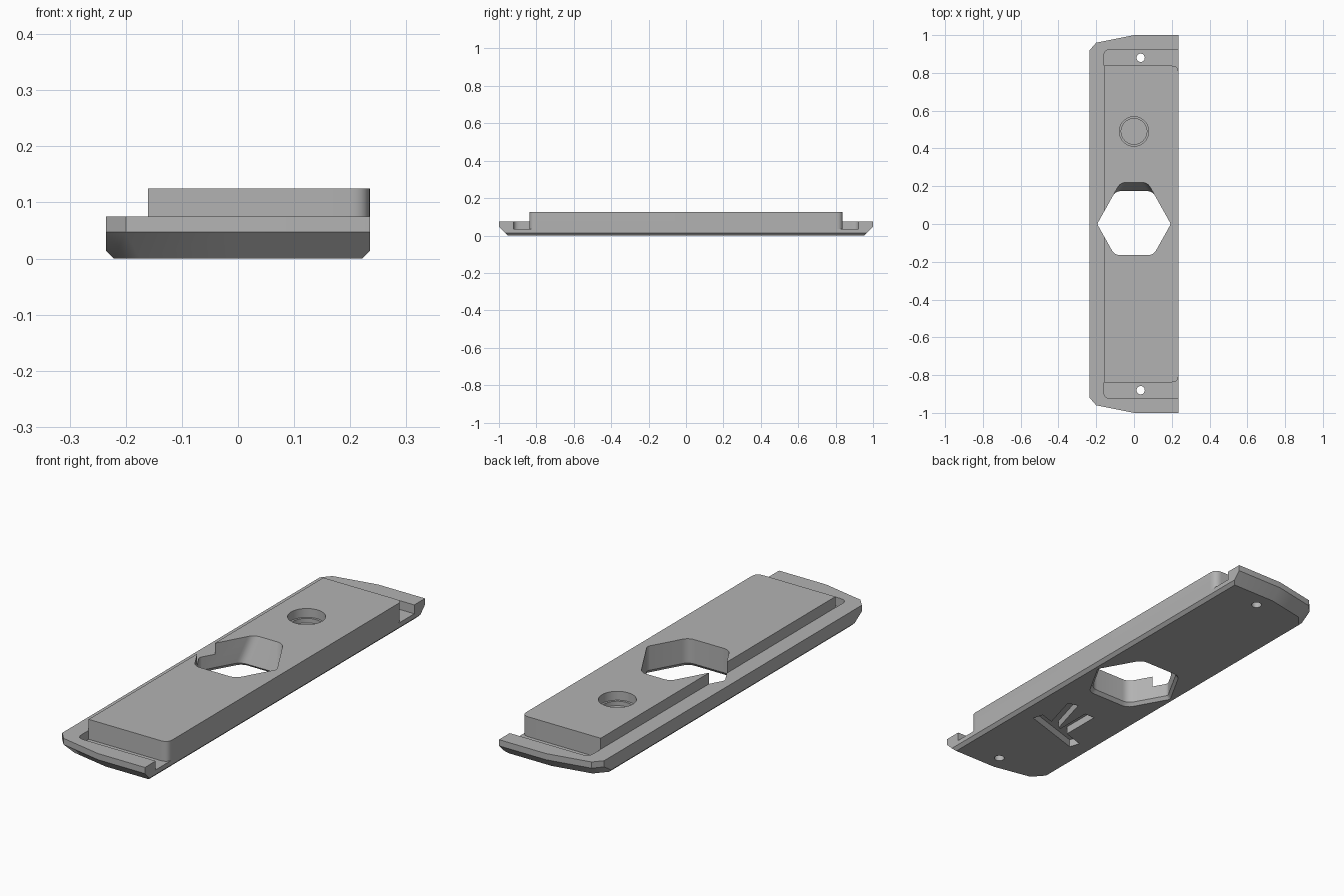
import bpy, bmesh, math
from mathutils import Vector

cube = bpy.data.objects.get("Cube")
if cube:
    bpy.data.objects.remove(cube, do_unlink=True)

grey = bpy.data.materials.new("plain_grey")
grey.use_nodes = True
COLOR = (0.45, 0.45, 0.45, 1)
grey.diffuse_color = COLOR
grey.node_tree.nodes["Principled BSDF"].inputs["Base Color"].default_value = COLOR


def rounded(pts, radii, steps=6):
    """Replace the corners of an outline with curves."""
    out = []
    for i, (p, r) in enumerate(zip(pts, radii)):
        p = Vector(p)
        if r == 0:
            out.append(p)
            continue
        a = p + (Vector(pts[i - 1]) - p).normalized() * r
        b = p + (Vector(pts[(i + 1) % len(pts)]) - p).normalized() * r
        for k in range(steps + 1):
            t = k / steps
            out.append(a * (1 - t) ** 2 + p * 2 * t * (1 - t) + b * t * t)
    return out


def loft(name, low, z0, z1, high=None):
    """Solid between two outlines with equal point counts."""
    bm = bmesh.new()
    bot = [bm.verts.new((p[0], p[1], z0)) for p in low]
    top = [bm.verts.new((p[0], p[1], z1)) for p in (high or low)]
    bm.faces.new(bot)
    bm.faces.new(top)
    n = len(bot)
    for i in range(n):
        j = (i + 1) % n
        bm.faces.new((bot[i], bot[j], top[j], top[i]))
    bmesh.ops.recalc_face_normals(bm, faces=bm.faces)
    mesh = bpy.data.meshes.new(name)
    bm.to_mesh(mesh)
    bm.free()
    mesh.materials.append(grey)
    obj = bpy.data.objects.new(name, mesh)
    bpy.context.collection.objects.link(obj)
    return obj


def circle(x, y, r, n=40):
    return [(x + r * math.cos(math.tau * k / n), y + r * math.sin(math.tau * k / n))
            for k in range(n)]


def combine(target, tool, operation="DIFFERENCE"):
    mod = target.modifiers.new(tool.name, "BOOLEAN")
    mod.object, mod.operation, mod.solver = tool, operation, "EXACT"
    bpy.context.view_layer.objects.active = target
    bpy.ops.object.modifier_apply(modifier=mod.name)
    bpy.data.objects.remove(tool, do_unlink=True)


# Base slab outline, with one angled long side
half = [(0.235, 1), (0, 1), (-0.2, 0.96), (-0.235, 0.92)]
outline = half + [(x, -y) for x, y in reversed(half)]
body = loft("mounting_plate", outline, 0, 0.075)

# Bottom bevels: deep at the ends, small along the long sides
bm = bmesh.new()
bm.from_mesh(body.data)
for i, p in enumerate(outline):
    a, b = Vector(p), Vector(outline[(i + 1) % len(outline)])
    d = (b - a).normalized()
    depth = 0.014 if abs(d.x) < 0.01 else 0.047
    cut = bmesh.ops.bisect_plane(bm, geom=bm.verts[:] + bm.edges[:] + bm.faces[:],
                                 plane_co=(a.x, a.y, depth),
                                 plane_no=(d.y, -d.x, -1), clear_outer=True)
    edges = [e for e in cut["geom_cut"] if isinstance(e, bmesh.types.BMEdge)]
    bmesh.ops.contextual_create(bm, geom=edges)
bmesh.ops.recalc_face_normals(bm, faces=bm.faces)
bm.to_mesh(body.data)
bm.free()

# End channels, open on the straight side
for s in (1, -1):
    pts = [(0.3, s * 0.8), (0.3, s * 0.923), (-0.16, s * 0.923), (-0.16, s * 0.8)]
    combine(body, loft("channel_cutter", rounded(pts, (0, 0, 0.035, 0)), 0.035, 0.2))

# Raised block
block = [(0.235, -0.838), (0.235, 0.838), (-0.16, 0.838), (-0.16, -0.838)]
combine(body, loft("raised_block", rounded(block, (0.035, 0.035, 0, 0)), 0.025, 0.125), "UNION")


# Hexagonal opening with a sloping back wall and a bevelled lower rim
def hexagon(back, grow=0):
    def half_width(y):
        return 0.195 + grow - y * 0.56
    front = 0.165 + grow
    pts = [(half_width(0), 0), (half_width(back), back), (-half_width(back), back),
           (-half_width(0), 0), (-half_width(front), -front), (half_width(front), -front)]
    return rounded(pts, (0.012, 0.03, 0.03, 0.012, 0.03, 0.03))


combine(body, loft("opening_cutter", hexagon(0.166), -0.01, 0.135, hexagon(0.224)))
combine(body, loft("rim_cutter", hexagon(0.19, 0.022), -0.01, 0.015, hexagon(0.17, 0)))

# Stepped round recess and screw holes
combine(body, loft("recess_cutter", circle(0, 0.49, 0.078), 0.085, 0.2))
combine(body, loft("recess_step_cutter", circle(0, 0.49, 0.068), 0.065, 0.2))
for y in (0.88, -0.88):
    combine(body, loft("screw_hole_cutter", circle(0.035, y, 0.022, 24), -0.1, 0.2))


# Branched slot in the underside
def slot(a, b, width):
    a, b = Vector(a), Vector(b)
    side = Vector((a.y - b.y, b.x - a.x)).normalized() * width / 2
    combine(body, loft("slot_cutter", [a + side, a - side, b - side, b + side], -0.01, 0.035))


slot((0.14, -0.49), (-0.145, -0.58), 0.05)
slot((0.03, -0.52), (0.09, -0.31), 0.05)
slot((-0.03, -0.54), (-0.03, -0.34), 0.05)

# Smooth curved walls, keep hard edges
bpy.ops.object.select_all(action="DESELECT")
body.select_set(True)
bpy.context.view_layer.objects.active = body
bpy.ops.object.shade_smooth_by_angle(angle=math.radians(30))
